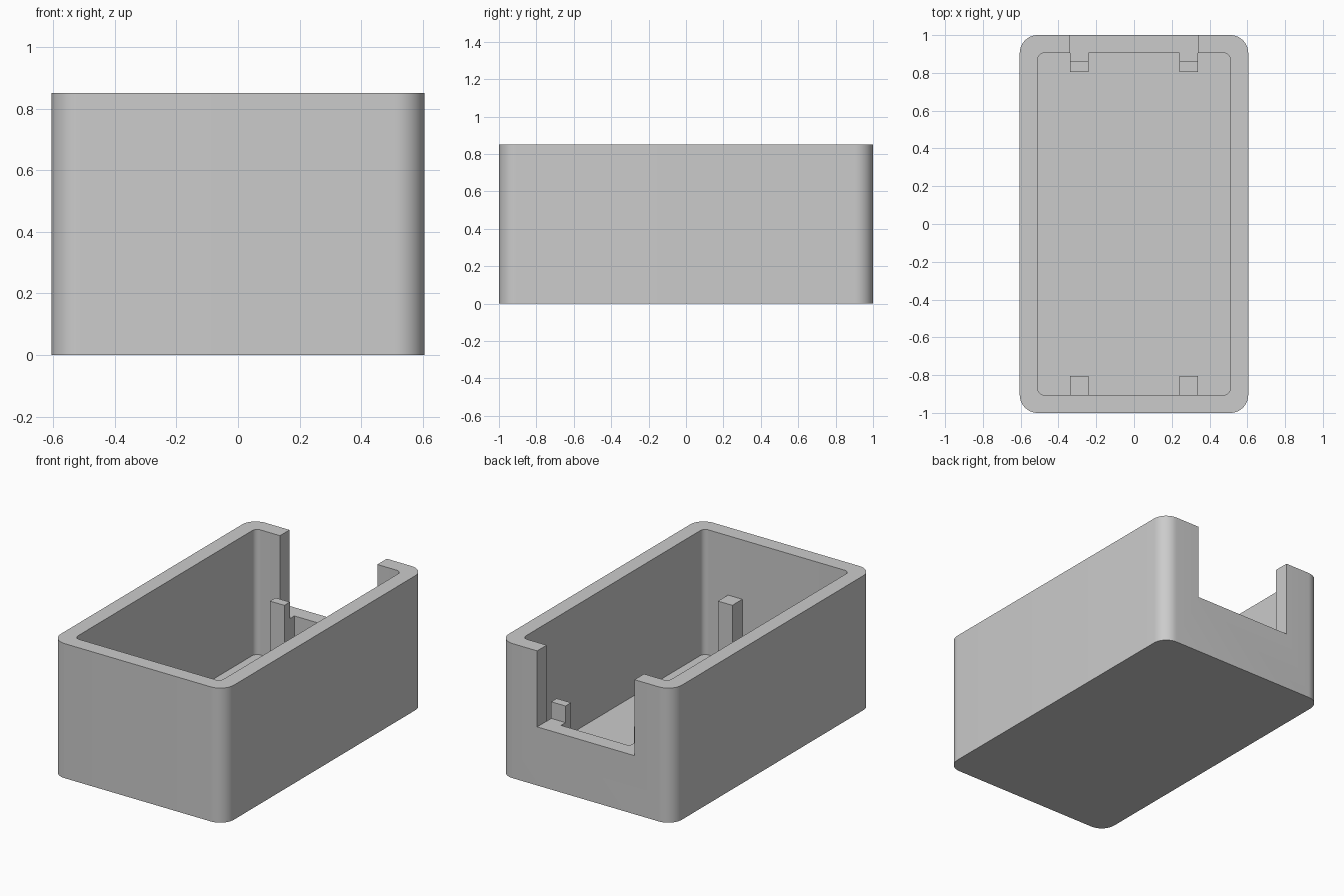
import bpy
import bmesh
import math
from mathutils import Vector

HALF_X, HALF_Y, HEIGHT = 0.605, 1.0, 0.85
WALL, FLOOR = 0.095, 0.06
IN_X, IN_Y = HALF_X - WALL, HALF_Y - WALL
NOTCH_X, NOTCH_Z = 0.34, 0.37
POST, POST_Z, PIN = 0.1, 0.475, 0.055

cube = bpy.data.objects.get("Cube")
if cube:
    bpy.data.objects.remove(cube, do_unlink=True)

grey = bpy.data.materials.new("grey plastic")
grey.use_nodes = True
colour = (0.6, 0.6, 0.6, 1)
grey.diffuse_color = colour
grey.node_tree.nodes["Principled BSDF"].inputs["Base Color"].default_value = colour


def extrude(name, points, direction):
    """Closed prism from a flat outline pushed along a direction."""
    bm = bmesh.new()
    face = bm.faces.new([bm.verts.new(p) for p in points])
    made = bmesh.ops.extrude_face_region(bm, geom=[face])["geom"]
    verts = [g for g in made if isinstance(g, bmesh.types.BMVert)]
    bmesh.ops.translate(bm, verts=verts, vec=Vector(direction))
    bmesh.ops.recalc_face_normals(bm, faces=bm.faces)
    mesh = bpy.data.meshes.new(name)
    bm.to_mesh(mesh)
    bm.free()
    mesh.materials.append(grey)
    obj = bpy.data.objects.new(name, mesh)
    bpy.context.collection.objects.link(obj)
    return obj


def rounded_block(name, hx, hy, radius, z0, z1, steps=12):
    """Upright block with rounded vertical corners."""
    points = []
    for i, (sx, sy) in enumerate([(1, 1), (-1, 1), (-1, -1), (1, -1)]):
        for k in range(steps + 1):
            a = math.pi / 2 * (i + k / steps)
            points.append((sx * (hx - radius) + radius * math.cos(a),
                           sy * (hy - radius) + radius * math.sin(a), z0))
    return extrude(name, points, (0, 0, z1 - z0))


def cut(target, cutter):
    mod = target.modifiers.new("cut", "BOOLEAN")
    mod.operation = "DIFFERENCE"
    mod.solver = "EXACT"
    mod.object = cutter
    bpy.context.view_layer.objects.active = target
    bpy.ops.object.modifier_apply(modifier=mod.name)
    bpy.data.objects.remove(cutter, do_unlink=True)


# Tray shell with a hollow and an opening in the back wall
shell = rounded_block("case_shell", HALF_X, HALF_Y, 0.095, 0, HEIGHT)
cut(shell, rounded_block("hollow_cutter", IN_X, IN_Y, 0.035, FLOOR, HEIGHT + 0.2))
opening = [(-NOTCH_X, y, z) for y, z in
           [(0.7, NOTCH_Z), (1.2, NOTCH_Z), (1.2, 1.2), (0.7, 1.2)]]
cut(shell, extrude("opening_cutter", opening, (2 * NOTCH_X, 0, 0)))

bpy.ops.object.select_all(action="DESELECT")
shell.select_set(True)
bpy.context.view_layer.objects.active = shell
bpy.ops.object.shade_smooth_by_angle(angle=math.radians(30))

# Support posts: plain at the front, stepped at the back
front = [(-IN_Y, FLOOR), (POST - IN_Y, FLOOR), (POST - IN_Y, POST_Z), (-IN_Y, POST_Z)]
y0 = IN_Y - POST
back = [(y0, FLOOR), (IN_Y, FLOOR), (IN_Y, NOTCH_Z), (y0 + PIN, NOTCH_Z),
        (y0 + PIN, POST_Z), (y0, POST_Z)]
for side, x in (("left", NOTCH_X - POST), ("right", -NOTCH_X)):
    for end, outline in (("front", front), ("back", back)):
        extrude(f"{end}_{side}_post", [(x, y, z) for y, z in outline], (POST, 0, 0))
